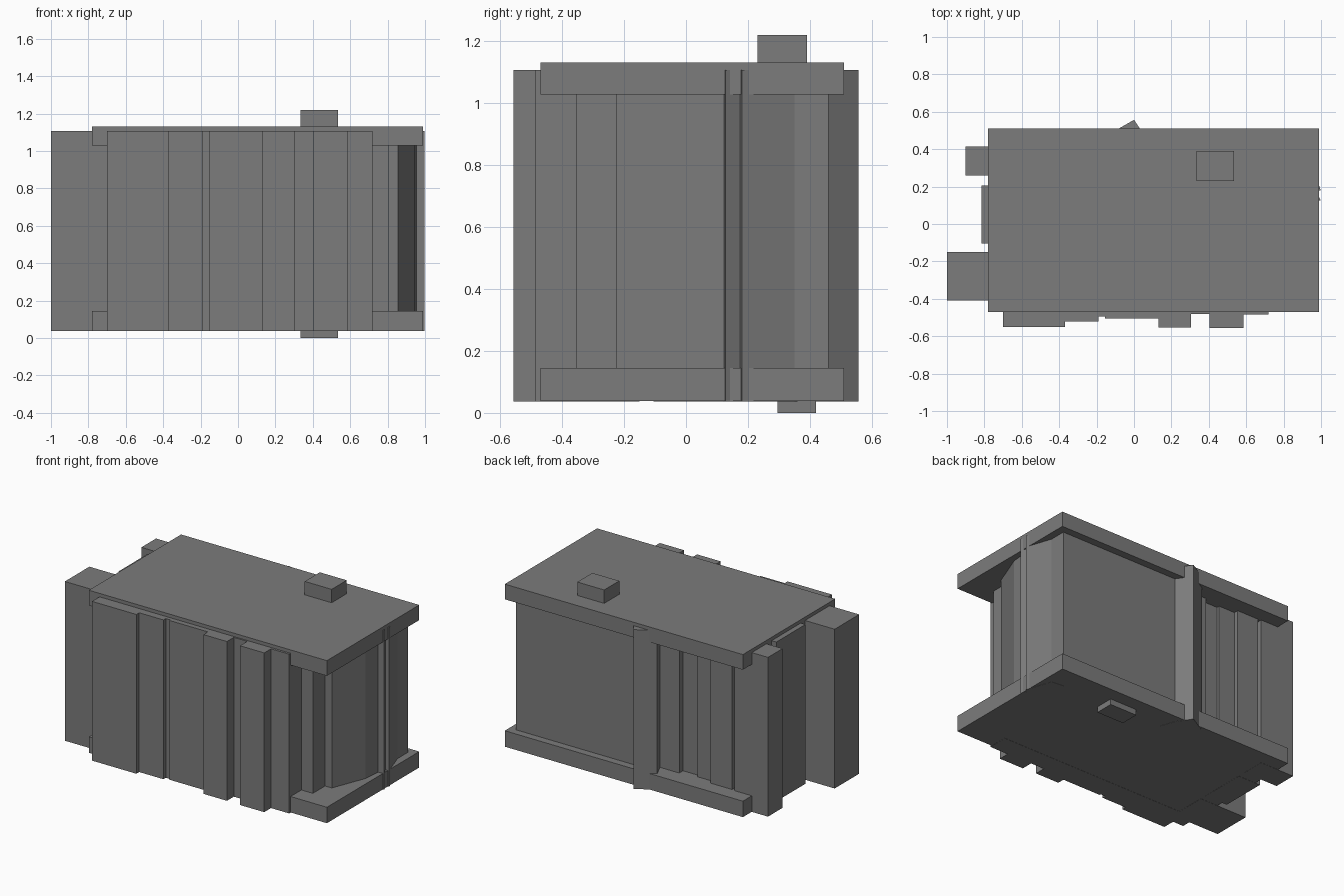
import bpy, bmesh

if "Cube" in bpy.data.objects:
    bpy.data.objects.remove(bpy.data.objects["Cube"])

LOW, HIGH = 0.037, 1.107      # vertical extent of the upright blocks

dark_grey = bpy.data.materials.new("dark_grey")
dark_grey.diffuse_color = (0.2, 0.2, 0.2, 1)
dark_grey.use_nodes = True
dark_grey.node_tree.nodes["Principled BSDF"].inputs["Base Color"].default_value = dark_grey.diffuse_color


def prism(name, outline, z0=LOW, z1=HIGH):
    """Extrude a flat outline straight up into a solid."""
    bm = bmesh.new()
    face = bm.faces.new([bm.verts.new((x, y, z0)) for x, y in outline])
    res = bmesh.ops.extrude_face_region(bm, geom=[face])
    top = [g for g in res["geom"] if isinstance(g, bmesh.types.BMVert)]
    bmesh.ops.translate(bm, verts=top, vec=(0, 0, z1 - z0))
    bmesh.ops.recalc_face_normals(bm, faces=bm.faces)
    mesh = bpy.data.meshes.new(name)
    bm.to_mesh(mesh)
    bm.free()
    mesh.materials.append(dark_grey)
    obj = bpy.data.objects.new(name, mesh)
    bpy.context.collection.objects.link(obj)
    return obj


def box(name, x0, x1, y0, y1, z0=LOW, z1=HIGH):
    return prism(name, [(x0, y0), (x1, y0), (x1, y1), (x0, y1)], z0, z1)


# Top and bottom slabs
box("top_slab", -0.78, 0.99, -0.47, 0.51, 1.028, 1.13)
box("bottom_slab", -0.78, 0.99, -0.47, 0.51, 0.038, 0.145)

# Small blocks on the top and underneath
box("top_knob", 0.335, 0.535, 0.23, 0.39, 1.12, 1.22)
box("bottom_knob", 0.335, 0.535, 0.295, 0.42, 0.0, 0.06)

# Solid core behind the upright blocks
box("core", -0.69, 0.71, -0.39, 0.35, 0.1, 1.07)

# Front row: edges along x and the front face of each block
front_edges = [-0.70, -0.37, -0.19, -0.155, 0.13, 0.305, 0.405, 0.585, 0.72]
front_faces = [-0.55, -0.52, -0.495, -0.505, -0.553, -0.48, -0.557, -0.485]
for i, y in enumerate(front_faces):
    box(f"front_block_{i + 1}", front_edges[i], front_edges[i + 1], y, -0.35)

# Left row: y range and outer face
for i, (y0, y1, x) in enumerate([(-0.41, -0.15, -1.0), (-0.105, 0.205, -0.815),
                                 (0.26, 0.415, -0.90)]):
    box(f"left_block_{i + 1}", x, -0.65, y0, y1)

# Back row: narrow recessed blocks and one wide panel
back_edges = [-0.70, -0.63, -0.47, -0.35, -0.23, -0.08]
back_faces = [0.36, 0.41, 0.38, 0.36, 0.40]
for i, y in enumerate(back_faces):
    box(f"back_block_{i + 1}", back_edges[i], back_edges[i + 1], 0.30, y, 0.1, 1.07)
box("back_panel", 0.05, 0.94, 0.35, 0.46, 0.1, 1.07)

# Turned block whose corner pokes out at the back
prism("back_turned_block", [(0.0, 0.557), (-0.125, 0.485), (-0.07, 0.36),
                            (0.10, 0.36), (0.065, 0.46)])

# Right row: stepped blocks, a slanted one and two poking corners
box("right_block", 0.70, 0.805, -0.355, -0.20, 0.1, 1.07)
prism("right_slanted_block", [(0.70, -0.225), (0.855, -0.225), (0.945, 0.005),
                              (0.955, 0.125), (0.70, 0.125)], 0.1, 1.07)
prism("right_corner_1", [(0.85, 0.12), (0.95, 0.122), (0.998, 0.127),
                         (0.97, 0.18), (0.85, 0.18)])
prism("right_corner_2", [(0.85, 0.165), (0.96, 0.17), (0.998, 0.18),
                         (0.94, 0.35), (0.85, 0.36)])
